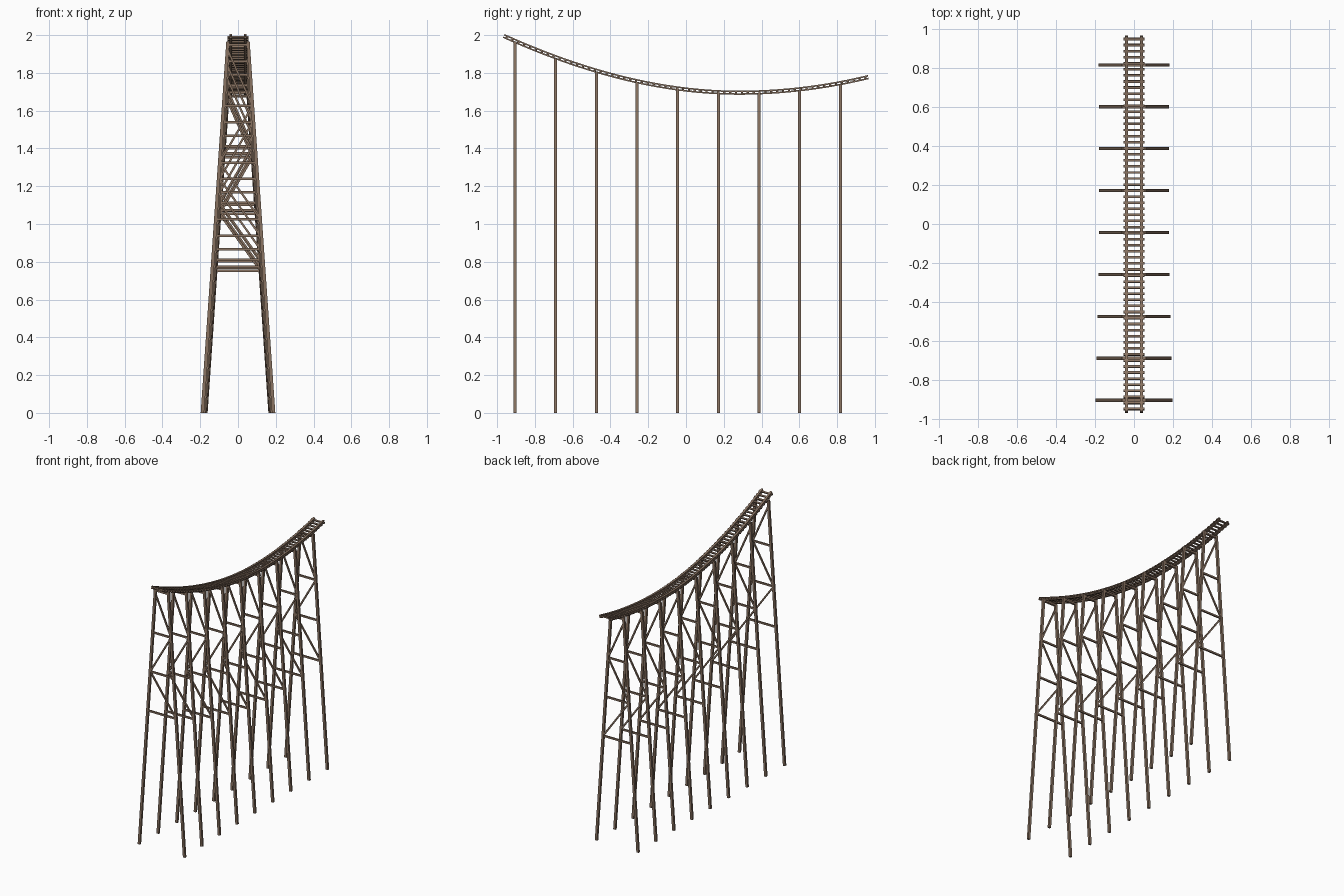
import bpy, bmesh, math
from mathutils import Vector, Matrix

if "Cube" in bpy.data.objects:
    bpy.data.objects.remove(bpy.data.objects["Cube"], do_unlink=True)


def material(name, rgb):
    m = bpy.data.materials.new(name)
    m.use_nodes = True
    m.diffuse_color = (*rgb, 1)
    m.node_tree.nodes["Principled BSDF"].inputs["Base Color"].default_value = (*rgb, 1)
    return m


wood = material("weathered wood", (0.25, 0.17, 0.12))


def track_z(y):
    """Height of the track centre: a sagging curve, straighter at the high end."""
    d = y - 0.28
    return 1.695 + (0.22 * d * d + 0.021 * d ** 3 if d < 0 else 0.176 * d * d)


def track_normal(y):
    slope = (track_z(y + 0.01) - track_z(y - 0.01)) / 0.02
    return Vector((0, -slope, 1)).normalized()


def finish(bm, name):
    bmesh.ops.recalc_face_normals(bm, faces=bm.faces)
    mesh = bpy.data.meshes.new(name)
    bm.to_mesh(mesh)
    bm.free()
    mesh.materials.append(wood)
    ob = bpy.data.objects.new(name, mesh)
    bpy.context.collection.objects.link(ob)


def timber(bm, a, b, width, depth):
    """Squared timber between two points of one bent; depth runs along y."""
    a, b = Vector(a), Vector(b)
    along = (b - a).normalized()
    across = Vector((0, 1, 0))
    turn = Matrix((across.cross(along), across, along)).transposed().to_4x4()
    bmesh.ops.create_cube(bm, size=1, matrix=Matrix.Translation((a + b) / 2) @ turn
                          @ Matrix.Diagonal((width, depth, (b - a).length, 1)))


def runner(name, x, offset, width, height):
    """Rectangular beam that follows the track curve."""
    bm = bmesh.new()
    previous = None
    steps = 36
    for i in range(steps + 1):
        y = -0.965 + 1.93 * i / steps
        n = track_normal(y)
        centre = Vector((x, y, track_z(y))) + n * offset
        ring = [bm.verts.new(centre + Vector((sx * width / 2, 0, 0)) + n * sz * height / 2)
                for sx, sz in ((-1, -1), (1, -1), (1, 1), (-1, 1))]
        if previous:
            for k in range(4):
                j = (k + 1) % 4
                bm.faces.new((previous[k], previous[j], ring[j], ring[k]))
        else:
            bm.faces.new(ring)
        previous = ring
    bm.faces.new(previous)
    finish(bm, name)


# Rails on top, stringers underneath
for side, x in (("left", 0.038), ("right", -0.038)):
    runner(side + "_rail", x, 0.007, 0.015, 0.008)
    runner(side + "_stringer", x, -0.007, 0.015, 0.008)

# Cross ties
bm = bmesh.new()
ties = 62
for i in range(ties):
    y = -0.95 + 1.9 * i / (ties - 1)
    n = track_normal(y)
    turn = Matrix.Rotation(math.atan2(-n.y, n.z), 4, "X")
    bmesh.ops.create_cube(bm, size=1,
                          matrix=Matrix.Translation((0, y, track_z(y))) @ turn
                          @ Matrix.Diagonal((0.11, 0.012, 0.009, 1)))
finish(bm, "cross_ties")

# Trestle bents: splayed legs, cap, cross beams and zigzag braces
for i in range(9):
    y = -0.905 + 0.2153 * i
    top = track_z(y) - 0.004

    def leg_x(z):
        return 0.053 + 0.069 * (top - z)

    legs, beams, braces = bmesh.new(), bmesh.new(), bmesh.new()
    for s in (-1, 1):
        timber(legs, (s * leg_x(0), y, 0), (s * leg_x(top), y, top), 0.018, 0.016)
    cap = top - 0.016
    timber(beams, (-0.064, y, cap), (0.064, y, cap), 0.013, 0.016)
    levels = [top - 0.04 - 0.3 * k for k in range(4)]
    for z in levels[1:]:
        timber(beams, (-leg_x(z), y, z), (leg_x(z), y, z), 0.013, 0.011)
    side = -1
    for hi, lo in zip(levels, levels[1:]):
        timber(braces, (side * leg_x(hi), y, hi), (-side * leg_x(lo), y, lo), 0.011, 0.010)
        side = -side
    for part, name in ((legs, "legs"), (beams, "cross_beams"), (braces, "diagonal_braces")):
        finish(part, f"bent_{i + 1}_{name}")
